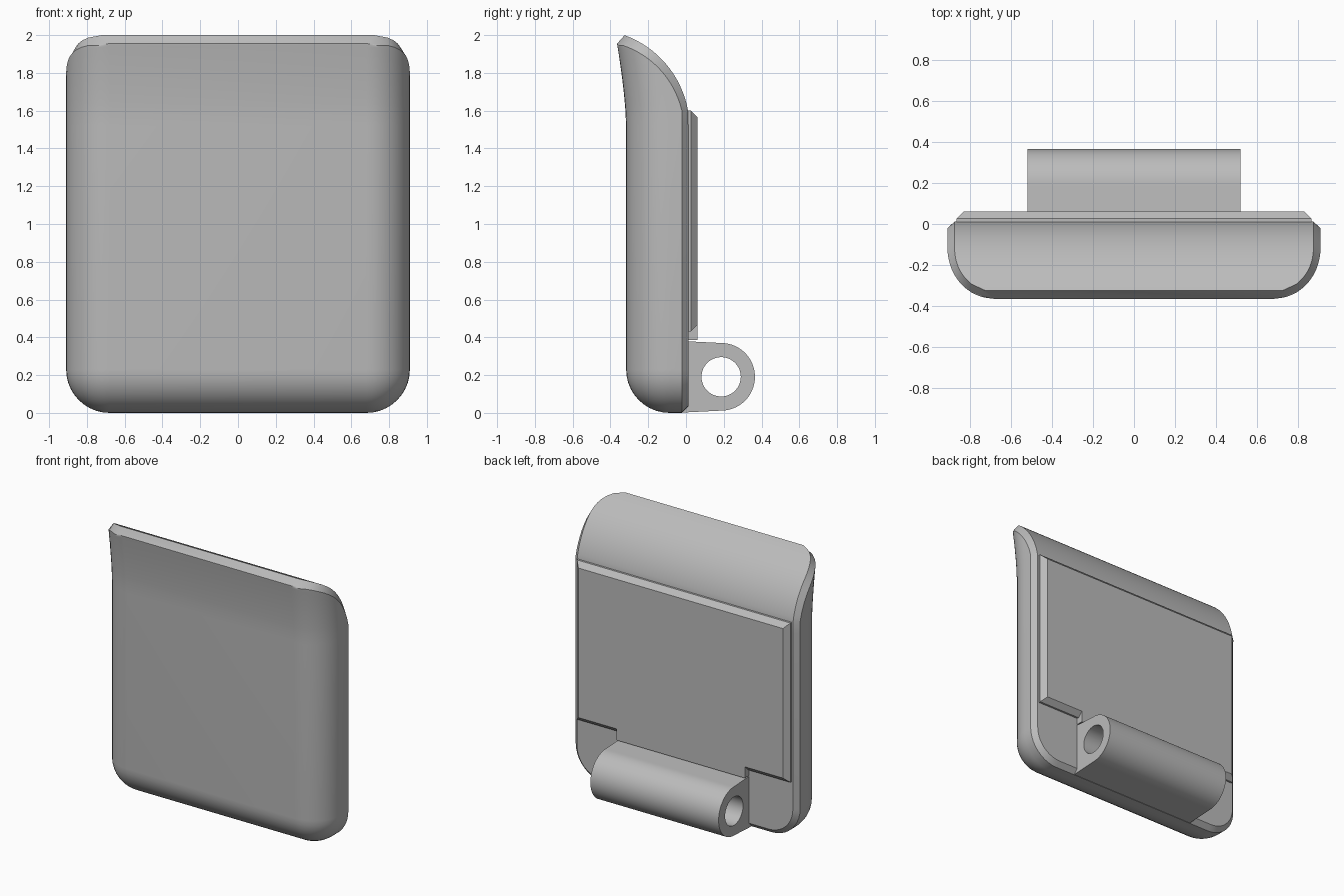
import bpy, bmesh
from math import sin, cos, asin, atan2, radians, sqrt, pi

if "Cube" in bpy.data.objects:
    bpy.data.objects.remove(bpy.data.objects["Cube"])

grey = bpy.data.materials.new("light_grey")
grey.use_nodes = True
COLOUR = (0.5, 0.5, 0.5, 1)
grey.diffuse_color = COLOUR
grey.node_tree.nodes["Principled BSDF"].inputs["Base Color"].default_value = COLOUR


def finish(bm, name):
    """Clean the mesh and turn it into a smooth-by-angle object."""
    bmesh.ops.remove_doubles(bm, verts=bm.verts, dist=0.0004)
    bmesh.ops.dissolve_degenerate(bm, edges=bm.edges, dist=0.0002)
    bmesh.ops.recalc_face_normals(bm, faces=bm.faces)
    mesh = bpy.data.meshes.new(name)
    bm.to_mesh(mesh)
    bm.free()
    mesh.materials.append(grey)
    obj = bpy.data.objects.new(name, mesh)
    bpy.context.collection.objects.link(obj)
    bpy.ops.object.select_all(action='DESELECT')
    obj.select_set(True)
    bpy.context.view_layer.objects.active = obj
    bpy.ops.object.shade_smooth_by_angle(angle=radians(28))
    return obj


# Shell dimensions
R, C = 0.23, 0.035           # fillet radius, back chamfer
XC = 0.91 - R                # fillet centre in x
BACK, RIM = 0.012, -0.022    # back face and start of its chamfer
SEG = 10


def front_y(z):
    """Front face, flaring forward towards the lip."""
    t = max(0, (z - 1.52) / 0.435)
    return -0.317 - 0.048 * t ** 1.5


def clip_x(radius, yc, y):
    """Half width of the filleted section at depth y."""
    d = min(max(yc - y, 0), radius)
    return XC + sqrt(radius * radius - d * d)


def half_section(z1, y1, z2, y2, rad, rad_in):
    """Right half of a section: front fillet, side, chamfer."""
    yc = front_y(z1) + R
    stop = 0 if y1 >= yc or rad == 0 else asin(min(1, (yc - y1) / rad))
    pts = []
    for i in range(SEG + 1):
        a = pi / 2 + (stop - pi / 2) * i / SEG
        pts.append((XC + rad * cos(a), yc - rad * sin(a), z1))
    pts.append((clip_x(rad, yc, y1), y1, z1))
    pts.append((clip_x(rad_in, yc, y2), y2, z2))
    return pts


# Shell rows: rounded bottom, straight part, curved lip
rows = []
for i in range(SEG + 1):
    a = pi / 2 * (1 - i / SEG)
    ci = max(cos(a), 0) if i else 0
    rows.append(half_section(R - R * sin(a), RIM, R - (R - C) * sin(a), BACK,
                             R * ci, (R - C) * ci))
rows.append(half_section(1.52, RIM, 1.52, BACK, R, R - C))
LIP_Y, LIP_Z = -0.504, 1.508
LIP = 16
for i in range(LIP + 1):
    t = i / LIP
    a1, r1 = radians(10.8 + 61.9 * t), 0.491 - 0.023 * t
    a2, r2 = radians(10.1 + 59.9 * t), 0.523
    z1, y1 = LIP_Z + r1 * sin(a1), LIP_Y + r1 * cos(a1)
    if i == LIP:
        y1 = front_y(z1)
    rows.append(half_section(z1, y1, LIP_Z + r2 * sin(a2), LIP_Y + r2 * cos(a2),
                             R, R - C))

bm = bmesh.new()
rings = []
for row in rows:
    loop = row + [(-x, y, z) for x, y, z in reversed(row)]
    rings.append([bm.verts.new(p) for p in loop])
n = len(rings[0])
h = n // 2
for lo, hi in zip(rings, rings[1:]):
    for i in range(n):
        j = (i + 1) % n
        bm.faces.new((lo[i], lo[j], hi[j], hi[i]))
# Bottom face with its chamfer, and the chamfered lip edge
bottom, top = rings[0], rings[-1]
bm.faces.new((bottom[0], bottom[h - 2], bottom[h + 1], bottom[-1]))
for ring in (bottom, top):
    bm.faces.new((ring[h - 2], ring[h - 1], ring[h], ring[h + 1]))
finish(bm, "shell")


# Raised back plate: T-shaped outline with chamfered edges
def plate_outline(inset):
    half = [(0.52, 0.385), (0.52, 0.432 + inset),
            (0.865 - inset, 0.432 + inset), (0.865 - inset, 1.6 - inset)]
    return half + [(-x, z) for x, z in reversed(half)]


bm = bmesh.new()
layers = []
for y, inset in ((0.005, 0), (0.026, 0), (0.062, 0.036)):
    layers.append([bm.verts.new((x, y, z)) for x, z in plate_outline(inset)])
for a, b in zip(layers, layers[1:]):
    for i in range(len(a)):
        j = (i + 1) % len(a)
        bm.faces.new((a[i], a[j], b[j], b[i]))
bm.faces.new(layers[0])
bm.faces.new(layers[-1])
finish(bm, "back_plate")

# Hinge barrel with a through hole and a straight root into the shell
HY, HZ, HR, HOLE, HALF = 0.186, 0.191, 0.179, 0.104, 0.52
ROOT, TAPER = 0.215, 0.05
corner = atan2(HR + TAPER * ROOT, -ROOT)
angles = sorted([2 * pi * i / 64 for i in range(64)] + [corner, 2 * pi - corner])


def hinge_radius(a):
    if cos(a) > -0.001:
        return HR
    return min(HR / max(abs(sin(a)) - TAPER * abs(cos(a)), 0.01), ROOT / abs(cos(a)))


bm = bmesh.new()
loops = []
for x, hole in ((-HALF, True), (-HALF, False), (HALF, False), (HALF, True)):
    ring = []
    for a in angles:
        r = HOLE if hole else hinge_radius(a)
        ring.append(bm.verts.new((x, HY + r * cos(a), HZ + r * sin(a))))
    loops.append(ring)
for k in range(4):
    a, b = loops[k], loops[(k + 1) % 4]
    for i in range(len(a)):
        j = (i + 1) % len(a)
        bm.faces.new((a[i], a[j], b[j], b[i]))
finish(bm, "hinge_barrel")
